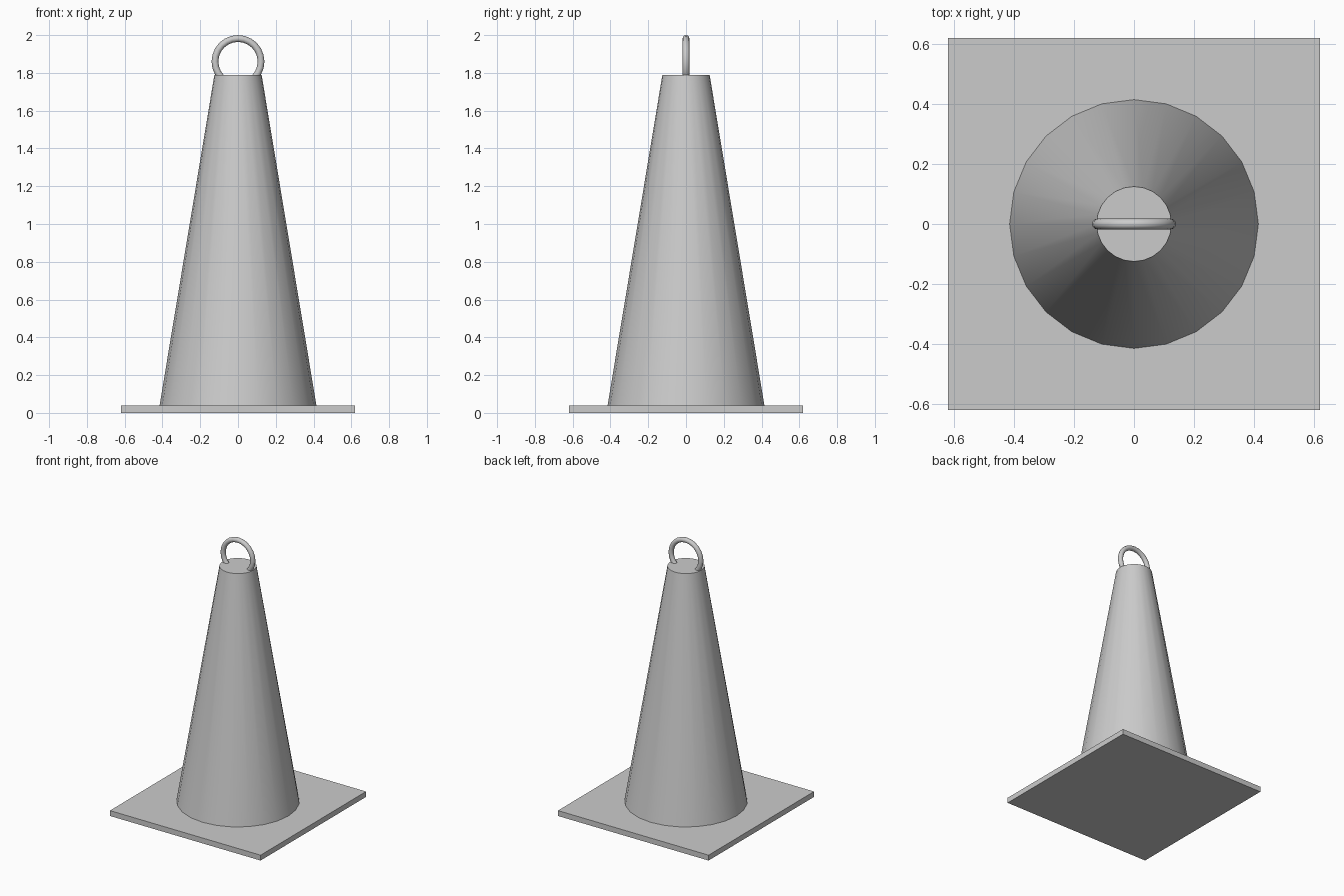
import bpy
import math

default_cube = bpy.data.objects.get("Cube")
if default_cube:
    bpy.data.objects.remove(default_cube, do_unlink=True)

# One plain grey for every part
grey = bpy.data.materials.new("plain_grey")
grey.use_nodes = True
colour = (0.6, 0.6, 0.6, 1)
grey.diffuse_color = colour
grey.node_tree.nodes["Principled BSDF"].inputs["Base Color"].default_value = colour

BASE_TOP = 0.04
CONE_TOP = 1.79


def finish(name, smooth=True):
    part = bpy.context.object
    part.name = name
    part.data.materials.append(grey)
    if smooth:
        bpy.ops.object.shade_smooth_by_angle(angle=math.radians(40))
    return part


# Square base plate
bpy.ops.mesh.primitive_cube_add(size=1, location=(0, 0, BASE_TOP / 2))
base = finish("base_plate", smooth=False)
base.scale = (1.24, 1.24, BASE_TOP)

# Tapered body with a flat top
bpy.ops.mesh.primitive_cone_add(
    vertices=24, radius1=0.415, radius2=0.125, depth=CONE_TOP - BASE_TOP,
    location=(0, 0, (BASE_TOP + CONE_TOP) / 2))
finish("cone_body")

# Upright lifting ring, its lower part sunk into the body
bpy.ops.mesh.primitive_torus_add(
    major_radius=0.122, minor_radius=0.018, major_segments=24, minor_segments=12,
    location=(0, 0, 1.86), rotation=(math.pi / 2, 0, 0))
finish("lifting_ring")
